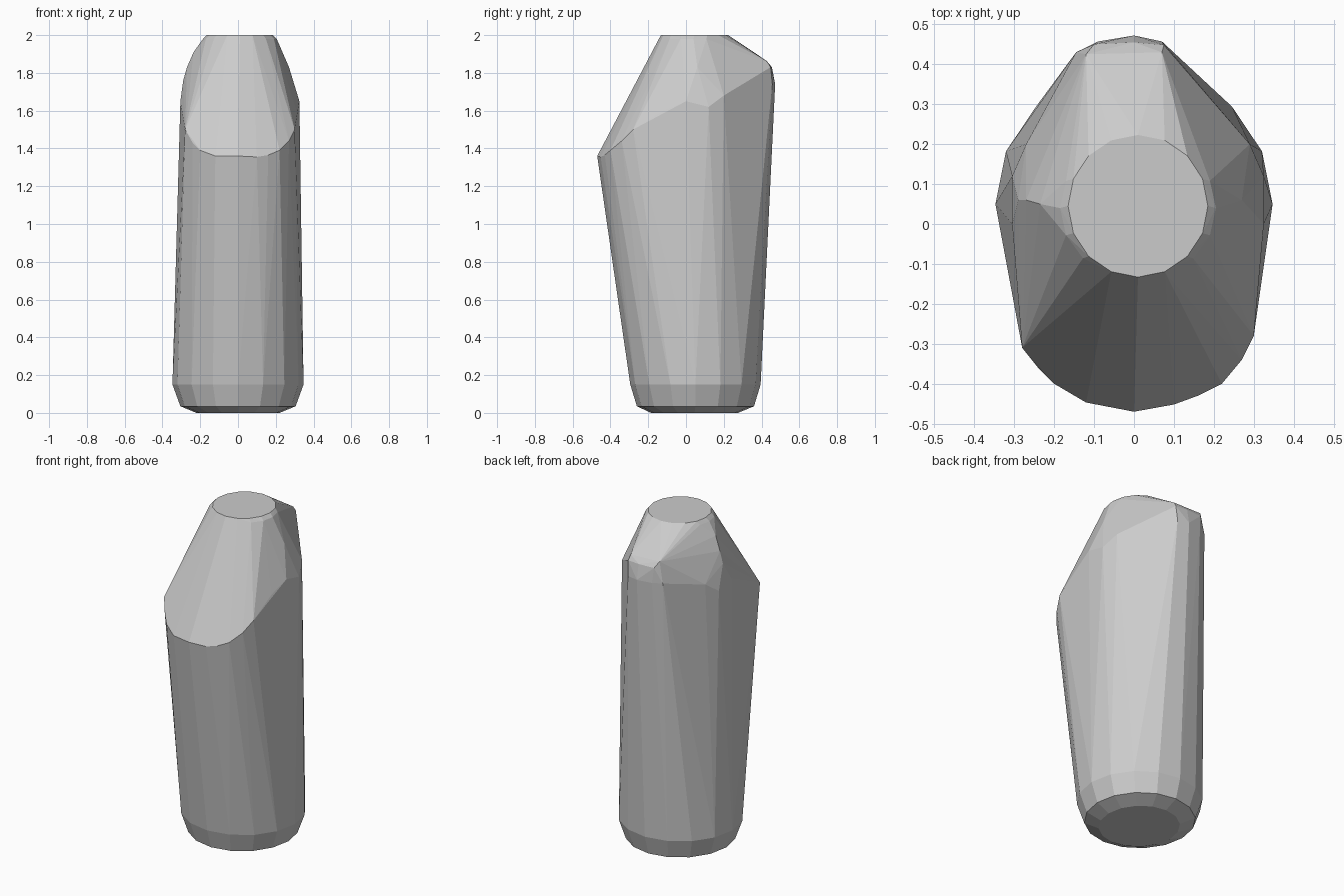
import bpy, bmesh, math

pts = []

def ring(cx, cy, z, rx, ry, n=16):
    for i in range(n):
        a = 2 * math.pi * i / n
        pts.append((cx + rx * math.cos(a), cy + ry * math.sin(a), z))

# rounded foot
ring(0, 0.045, 0.0, 0.22, 0.23)
ring(0, 0.05, 0.035, 0.305, 0.31)
ring(0, 0.05, 0.15, 0.347, 0.345)

# flat crown with a small rounded edge
ring(0.01, 0.045, 2.0, 0.175, 0.178)
ring(0.01, 0.04, 1.98, 0.195, 0.178)

# front lip where the sloped face starts
pts += [(0, -0.47, 1.36), (0.10, -0.452, 1.355), (0.16, -0.43, 1.365),
        (0.22, -0.40, 1.39), (0.27, -0.34, 1.44), (0.30, -0.28, 1.50),
        (-0.12, -0.447, 1.36), (-0.20, -0.40, 1.39), (-0.24, -0.36, 1.43),
        (-0.28, -0.31, 1.50)]

# back ridge and its bevelled top
pts += [(0, 0.472, 1.74), (0.07, 0.457, 1.74), (-0.09, 0.457, 1.74),
        (-0.145, 0.43, 1.74), (0.0, 0.455, 1.83), (0.075, 0.448, 1.83),
        (-0.10, 0.45, 1.83), (0.07, 0.43, 1.86), (-0.12, 0.425, 1.865)]

# rounded shoulders
for s, k in ((1, 0.02), (-1, 0.0)):
    for x, y, z in ((0.305, 0.0, 1.65), (0.305, 0.12, 1.62), (0.29, 0.06, 1.76),
                    (0.27, 0.06, 1.83), (0.235, 0.05, 1.91), (0.27, 0.2, 1.68),
                    (0.23, 0.22, 1.77), (0.29, -0.12, 1.60)):
        pts.append((s * (x + k * (z < 1.7)), y, z))

# skin everything into one faceted body
bm = bmesh.new()
for p in pts:
    bm.verts.new(p)
res = bmesh.ops.convex_hull(bm, input=bm.verts[:])
loose = [v for v in bm.verts if not v.link_faces]
bmesh.ops.delete(bm, geom=loose, context='VERTS')
bmesh.ops.dissolve_limit(bm, angle_limit=math.radians(1), verts=bm.verts[:], edges=bm.edges[:])
bmesh.ops.recalc_face_normals(bm, faces=bm.faces[:])
mesh = bpy.data.meshes.new("faceted_body")
bm.to_mesh(mesh)
bm.free()
body = bpy.data.objects.new("faceted_body", mesh)
bpy.context.collection.objects.link(body)
